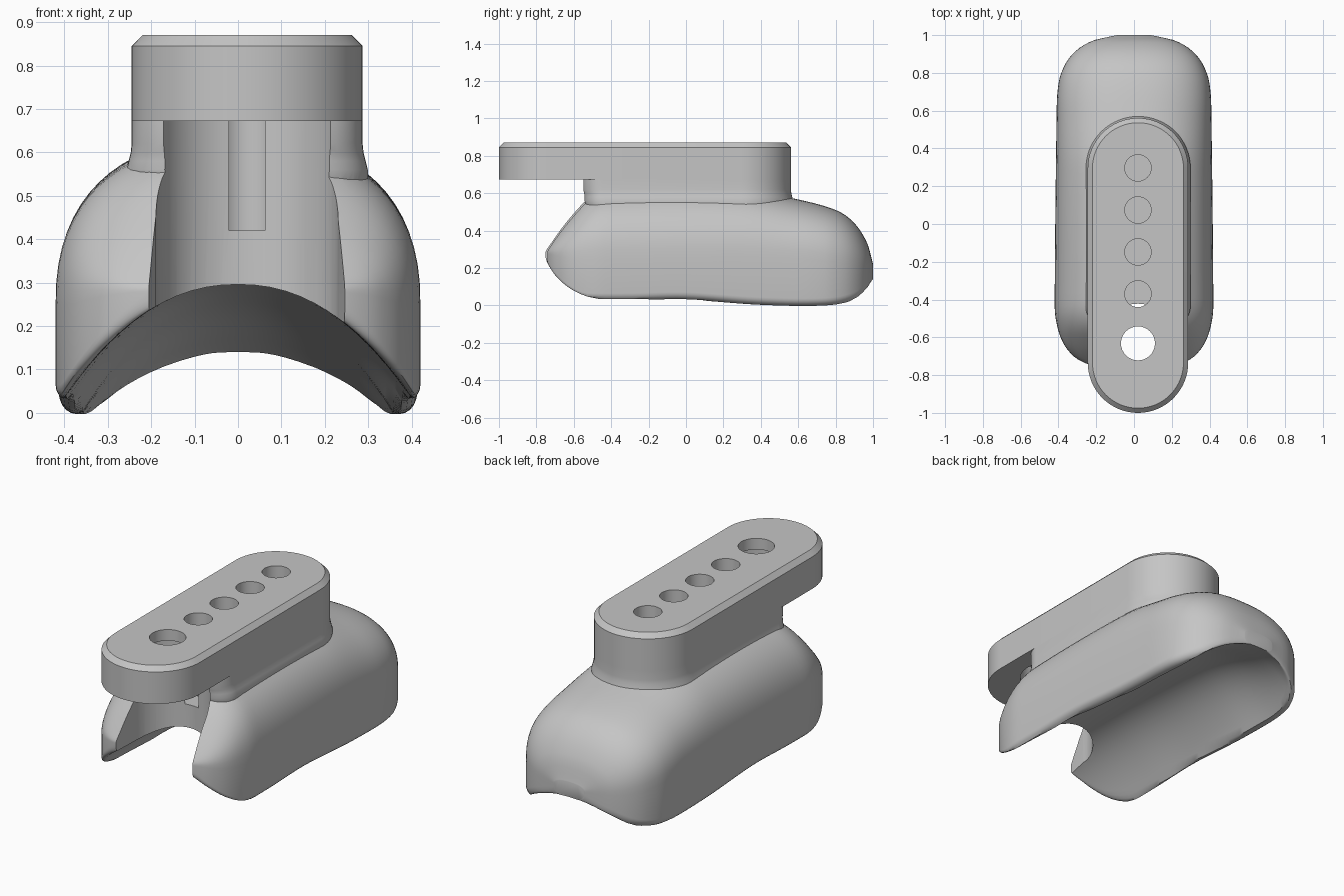
import bpy, bmesh
from math import sin, cos, pi, sqrt

cube = bpy.data.objects.get("Cube")
if cube:
    bpy.data.objects.remove(cube, do_unlink=True)

grey = bpy.data.materials.new("mid_grey")
grey.use_nodes = True
COLOUR = (0.56, 0.56, 0.56, 1)
grey.diffuse_color = COLOUR
grey.node_tree.nodes["Principled BSDF"].inputs["Base Color"].default_value = COLOUR

CX, R = 0.021, 0.266         # centre line and half width of the plate
REAR, NOSE = 0.295, -0.734   # centres of the plate's round ends


def loft(name, rings):
    """Closed solid through rings of equal point count."""
    bm = bmesh.new()
    rows = [[bm.verts.new(p) for p in ring] for ring in rings]
    n = len(rows[0])
    for a, b in zip(rows, rows[1:]):
        for i in range(n):
            j = (i + 1) % n
            bm.faces.new((a[i], a[j], b[j], b[i]))
    bm.faces.new(rows[0])
    bm.faces.new(rows[-1])
    bmesh.ops.recalc_face_normals(bm, faces=bm.faces)
    mesh = bpy.data.meshes.new(name)
    bm.to_mesh(mesh)
    bm.free()
    mesh.materials.append(grey)
    obj = bpy.data.objects.new(name, mesh)
    bpy.context.collection.objects.link(obj)
    return obj


def arc(x, y, r, start, end, steps=32):
    angles = [start + (end - start) * i / steps for i in range(steps + 1)]
    return [(x + r * cos(a), y + r * sin(a)) for a in angles]


def prism(name, outline, z0, z1):
    return loft(name, [[(x, y, z) for x, y in outline] for z in (z0, z1)])


def boolean(target, tool, operation):
    mod = target.modifiers.new(operation, "BOOLEAN")
    mod.operation, mod.solver, mod.object = operation, "EXACT", tool
    bpy.context.view_layer.objects.active = target
    bpy.ops.object.modifier_apply(modifier=mod.name)
    bpy.data.objects.remove(tool, do_unlink=True)


def drill(target, y, r, z0, z1):
    boolean(target, prism("hole_cutter", arc(CX, y, r, 0, 2 * pi)[:-1], z0, z1), "DIFFERENCE")


def smooth_key(keys, y):
    """Cubic interpolation through (y, value) pairs."""
    def slope(i):
        a, b = keys[max(i - 1, 0)], keys[min(i + 1, len(keys) - 1)]
        return (b[1] - a[1]) / (b[0] - a[0])
    i = max(k for k in range(len(keys) - 1) if keys[k][0] <= y or k == 0)
    (y0, v0), (y1, v1) = keys[i], keys[i + 1]
    h = y1 - y0
    t = (y - y0) / h
    return (v0 * (1 + 2 * t) * (1 - t) ** 2 + v1 * t * t * (3 - 2 * t)
            + h * t * (1 - t) * (slope(i) * (1 - t) - slope(i + 1) * t))


# Saddle body: half width, crown, belly line, lip and arch height along y
WIDTH = [(-.755, .19), (-.74, .25), (-.7, .32), (-.62, .38), (-.5, .415), (-.4, .42),
         (.56, .41), (.7, .405), (.8, .385), (.9, .325), (.97, .22), (1, .09)]
CROWN = [(-.755, .3), (-.74, .32), (-.65, .45), (-.53, .58), (-.4, .625), (.3, .625),
         (.56, .575), (.8, .51), (.9, .44), (.97, .33), (1, .22)]
BELLY = [(-.755, .28), (-.6, .25), (.6, .25), (1, .19)]
LIP = [(-.755, .025), (-.3, .025), (0, .03), (.4, .003), (.75, 0), (.9, .03), (.97, .085), (1, .135)]
ARCH = [(-.755, .295), (-.3, .295), (.1, .285), (.5, .255), (.7, .225), (.9, .17), (1, .14)]
REACH = [(-.755, .41), (-.3, .4), (.4, .36), (.7, .35), (.9, .3), (.97, .21), (1, .09)]


def body_ring(y, n=36, lip_round=0.04, power=2.4):
    w, crown, belly, lip, arch, reach = (
        smooth_key(k, y) for k in (WIDTH, CROWN, BELLY, LIP, ARCH, REACH))
    top, bottom = [], []
    for i in range(n + 1):
        u = cos(pi * i / n)
        x = w * u
        z = belly + (crown - belly) * max(0, 1 - abs(u) ** power) ** (1 / power)
        low = lip + (arch - lip) * max(0, 1 - (abs(x) / reach) ** 2.2)
        d = max(0, abs(x) - w + lip_round)
        low += lip_round - sqrt(max(0, lip_round ** 2 - d * d))
        top.append((x, y, z))
        bottom.append((x, y, min(low, z - 0.004)))
    return top + bottom[::-1]


STEPS = 64
y_mid, y_half = (WIDTH[0][0] + 1) / 2, (1 - WIDTH[0][0]) / 2
body = loft("saddle_body", [body_ring(y_mid - y_half * cos(pi * i / STEPS))
                            for i in range(STEPS + 1)])


# Stem with a slightly flared foot, rounded front corners and undercut front
def stem_ring(z, flare, front, corner=0.11):
    r = R + flare
    inner, y = r - corner, front + corner
    outline = (arc(CX, REAR, r, 0, pi) + arc(CX - inner, y, corner, pi, 1.5 * pi, 10)
               + arc(CX + inner, y, corner, 1.5 * pi, 2 * pi, 10))
    return [(x, y, z) for x, y in outline]


FOOT = [(.45, .012, -.5), (.52, .012, -.535), (.56, .012, -.545), (.58, .007, -.545),
        (.6, .002, -.55), (.62, 0, -.555), (.672, 0, -.555)]
stem = loft("stem", [stem_ring(*f) for f in FOOT])
boolean(body, stem, "UNION")

# Front notch, slightly flared towards the nose
NOTCH, HOLE_Y = 0.21, -0.632
notch = arc(CX, HOLE_Y, NOTCH, 0, pi) + [(CX - 0.24, -0.85), (CX + 0.24, -0.85)]
boolean(body, prism("notch_cutter", notch, -0.1, 0.8), "DIFFERENCE")


# Top plate with a chamfered rim
def plate_ring(z, inset):
    r = R - inset
    return [(x, y, z) for x, y in arc(CX, REAR, r, 0, pi) + arc(CX, NOSE, r, pi, 2 * pi)]


plate = loft("top_plate", [plate_ring(*p) for p in ((.672, 0), (.845, 0), (.87, .025))])

# Row of blind holes, then the larger through hole with a recess beneath
for hole_y in (.297, .074, -.148, -.37):
    for part in (body, plate):
        drill(part, hole_y, .07, .42, .95)
drill(plate, HOLE_Y, .09, .5, .95)
drill(plate, HOLE_Y, .165, .5, .81)

# Smooth shading with crisp edges
for part in (body, plate):
    bpy.ops.object.select_all(action="DESELECT")
    part.select_set(True)
    bpy.context.view_layer.objects.active = part
    bpy.ops.object.shade_smooth_by_angle(angle=0.7)
